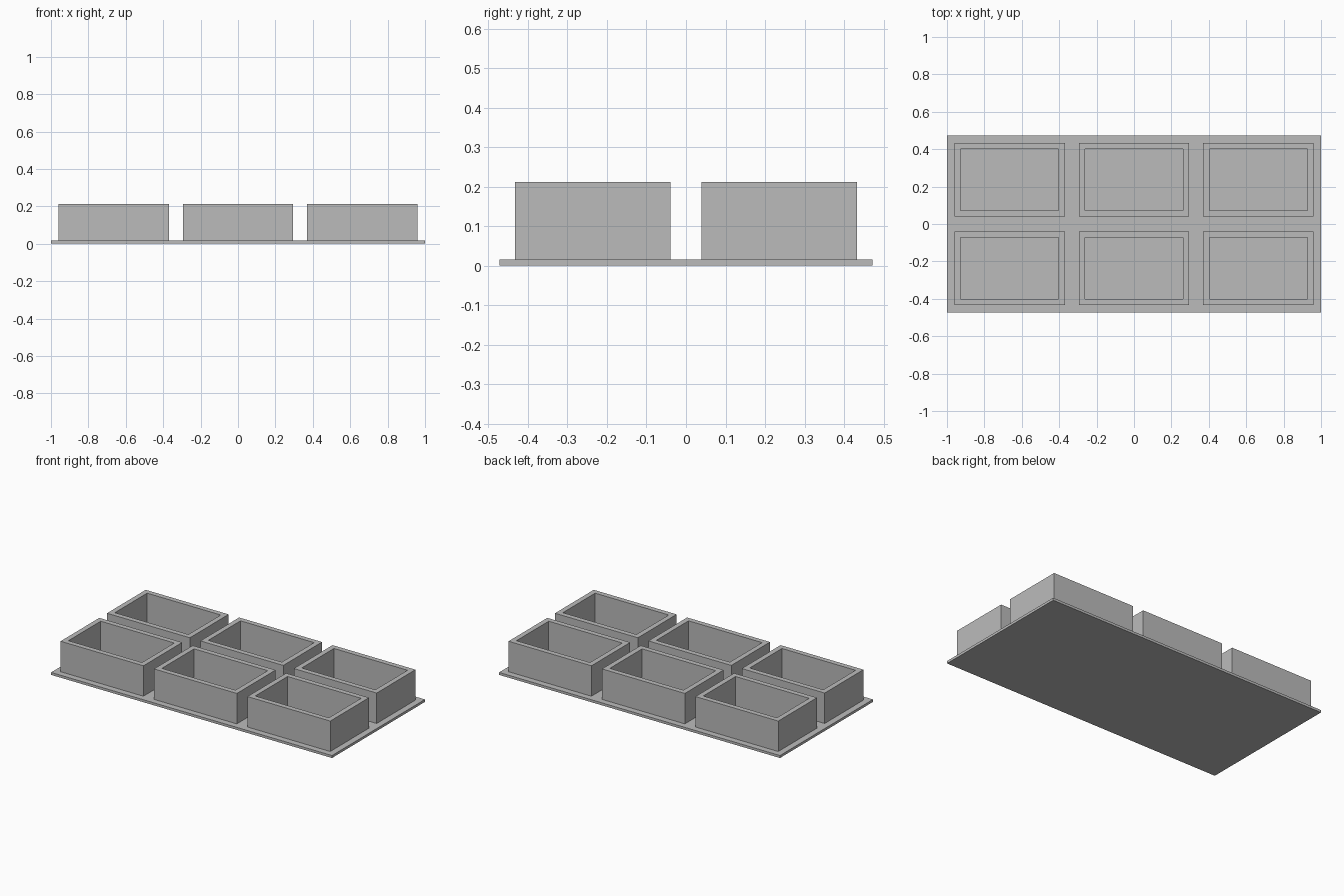
import bpy
import bmesh

default_cube = bpy.data.objects.get("Cube")
if default_cube:
    bpy.data.objects.remove(default_cube, do_unlink=True)

# Single flat grey
grey = bpy.data.materials.new("plain_grey")
grey.use_nodes = True
colour = (0.5, 0.5, 0.5, 1)
grey.diffuse_color = colour
grey.node_tree.nodes["Principled BSDF"].inputs["Base Color"].default_value = colour

PLATE_TOP = 0.016
TOP = 0.212
WALL = 0.033


def block(name, centre, size, z0, z1, wall=0):
    """Box between two heights; with a wall, the top is hollowed down to z0."""
    bm = bmesh.new()
    bmesh.ops.create_cube(bm, size=1)
    for v in bm.verts:
        v.co.x = centre[0] + v.co.x * size[0]
        v.co.y = centre[1] + v.co.y * size[1]
        v.co.z = z1 if v.co.z > 0 else z0
    if wall:
        bm.normal_update()
        lid = max(bm.faces, key=lambda f: f.calc_center_median().z)
        bmesh.ops.inset_region(bm, faces=[lid], thickness=wall, use_even_offset=True)
        # Extrude the inset lid down to form the inner walls and floor
        floor = bmesh.ops.extrude_discrete_faces(bm, faces=[lid])["faces"][0]
        for v in floor.verts:
            v.co.z = z0 + 0.001
    bmesh.ops.recalc_face_normals(bm, faces=bm.faces)
    mesh = bpy.data.meshes.new(name)
    bm.to_mesh(mesh)
    bm.free()
    mesh.materials.append(grey)
    obj = bpy.data.objects.new(name, mesh)
    bpy.context.collection.objects.link(obj)
    return obj


# Thin base plate
block("base_plate", (0, 0), (2, 0.945), 0, PLATE_TOP)

# Two rows of three open trays
for row, y in (("front", -0.236), ("back", 0.236)):
    for column, x in (("right", -0.665), ("middle", 0), ("left", 0.665)):
        block(f"{row}_{column}_tray", (x, y), (0.59, 0.394), PLATE_TOP, TOP, WALL)
